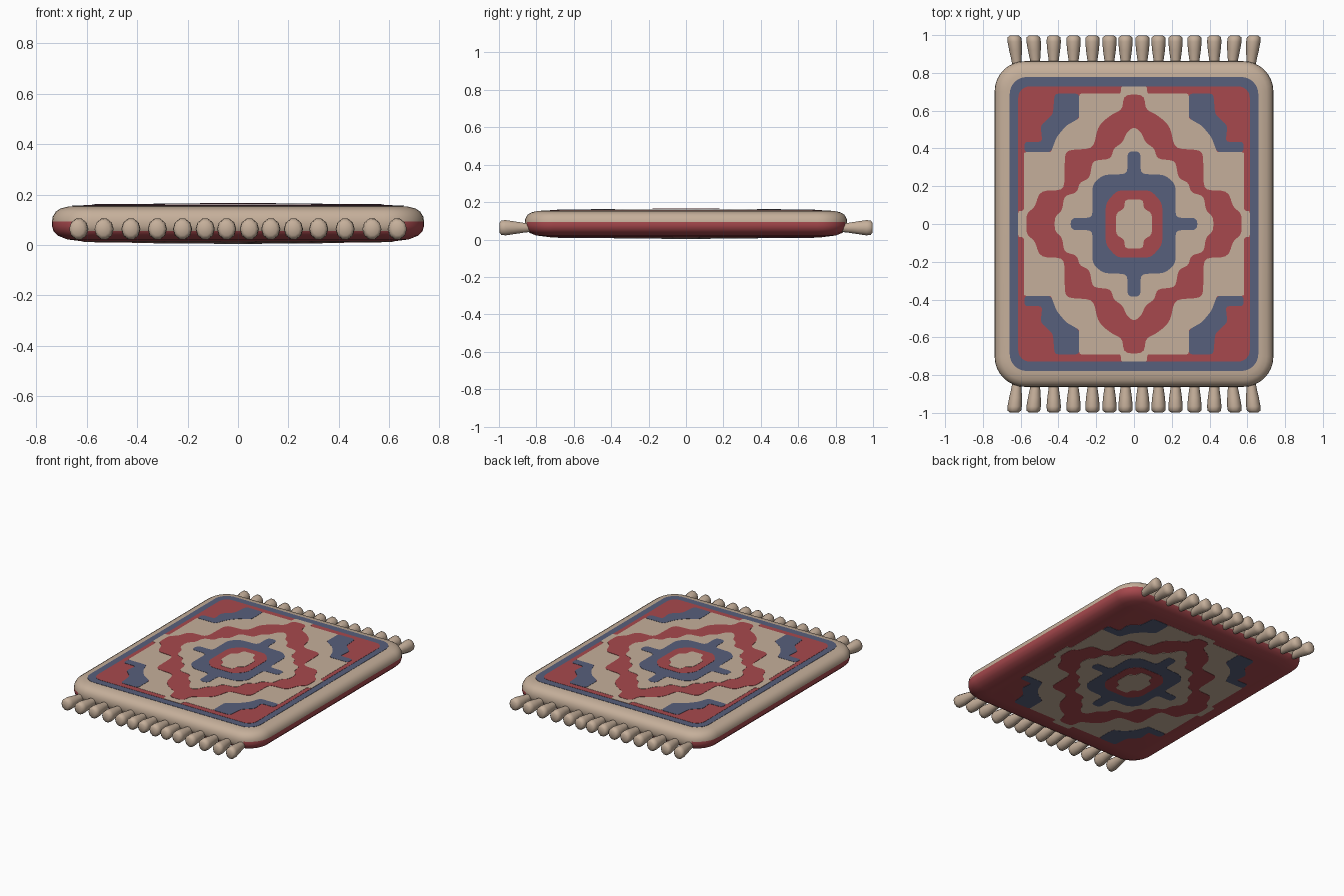
import bpy, bmesh, math
from mathutils import Vector

if "Cube" in bpy.data.objects:
    bpy.data.objects.remove(bpy.data.objects["Cube"])

def material(name, rgb):
    m = bpy.data.materials.new(name)
    m.diffuse_color = (*rgb, 1)
    m.use_nodes = True
    m.node_tree.nodes["Principled BSDF"].inputs["Base Color"].default_value = m.diffuse_color
    return m

BEIGE = material("beige wool", (0.56, 0.43, 0.325))
RED = material("red wool", (0.39, 0.066, 0.075))
BLUE = material("blue wool", (0.097, 0.115, 0.20))

def finish(bm, name, mats, angle=40):
    bmesh.ops.recalc_face_normals(bm, faces=bm.faces)
    me = bpy.data.meshes.new(name)
    bm.to_mesh(me)
    bm.free()
    ob = bpy.data.objects.new(name, me)
    bpy.context.collection.objects.link(ob)
    for m in mats:
        me.materials.append(m)
    bpy.ops.object.select_all(action='DESELECT')
    ob.select_set(True)
    bpy.context.view_layer.objects.active = ob
    bpy.ops.object.shade_smooth_by_angle(angle=math.radians(angle))
    return ob

def rounded_rect(hx, hy, r, n=8):
    pts = []
    for k, (sx, sy) in enumerate([(1, 1), (-1, 1), (-1, -1), (1, -1)]):
        for i in range(n + 1):
            a = math.pi / 2 * (k + i / n)
            pts.append((sx * (hx - r) + r * math.cos(a), sy * (hy - r) + r * math.sin(a)))
    return pts

def soften(pts, d):
    """Round every corner of a closed outline by cutting at most d off each side."""
    out, n = [], len(pts)
    for i in range(n):
        p, a, b = Vector(pts[i]), Vector(pts[i - 1]), Vector(pts[(i + 1) % n])
        s = p + (a - p).normalized() * min(d, (a - p).length * 0.45)
        e = p + (b - p).normalized() * min(d, (b - p).length * 0.45)
        for t in (0, 0.33, 0.67, 1):
            out.append(tuple(s * (1 - t) ** 2 + p * 2 * t * (1 - t) + e * t * t))
    return out

def four_way(q, d=0.03):
    """Mirror a quarter outline (top axis to right axis) into a full loop."""
    right = q + [(x, -y) for x, y in reversed(q) if y > 0]
    return soften(right + [(-x, y) for x, y in reversed(right) if x > 0], d)

def plate(name, loops, z0, z1, mat):
    bm = bmesh.new()
    for pts in loops:
        f = bm.faces.new([bm.verts.new((x, y, z0)) for x, y in pts])
        ext = bmesh.ops.extrude_face_region(bm, geom=[f])["geom"]
        bmesh.ops.translate(bm, vec=(0, 0, z1 - z0),
                            verts=[v for v in ext if isinstance(v, bmesh.types.BMVert)])
    bmesh.ops.triangulate(bm, faces=[f for f in bm.faces if len(f.verts) > 4])
    finish(bm, name, [mat], 30)

# Rug body: stacked rounded outlines, red below and beige above
HX, HY, R = 0.738, 0.862, 0.16
profile = [(0.13, 0.013), (0.06, 0.022), (0.025, 0.036), (0.006, 0.055), (0, 0.075), (0, 0.093),
           (0.003, 0.112), (0.015, 0.132), (0.035, 0.145), (0.065, 0.152), (0.10, 0.155)]
bm = bmesh.new()
rings = []
for d, z in profile:
    ring = rounded_rect(HX - d, HY - d, max(R - d, 0.07))
    rings.append([bm.verts.new((x, y, z)) for x, y in ring])
n = len(rings[0])
for a, b in zip(rings, rings[1:]):
    for i in range(n):
        bm.faces.new((a[i], a[(i + 1) % n], b[(i + 1) % n], b[i]))
bm.faces.new(rings[-1])
bm.faces.new(rings[0])
for f in bm.faces:
    c = f.calc_center_median()
    limit = 0.05 if abs(c.y) > 0.80 and abs(c.x) < 0.64 else 0.09
    f.material_index = 1 if c.z < limit else 0
finish(bm, "rug_body", [BEIGE, RED], 50)

# Pattern outlines
border = rounded_rect(0.658, 0.778, 0.09)
inner_border = rounded_rect(0.613, 0.728, 0.06)
field = four_way([(0.07, 0.728), (0.07, 0.69), (0.29, 0.69), (0.29, 0.56), (0.36, 0.52),
                  (0.41, 0.46), (0.44, 0.38), (0.583, 0.38), (0.583, 0.07), (0.613, 0.07)], 0.012)
corner = [(0.29, 0.69), (0.29, 0.56), (0.36, 0.52), (0.41, 0.46), (0.44, 0.38), (0.58, 0.38),
          (0.58, 0.435), (0.485, 0.435), (0.495, 0.52), (0.43, 0.58), (0.42, 0.69)]
corners = [soften([(sx * x, sy * y) for x, y in corner], 0.02) for sx in (1, -1) for sy in (1, -1)]
medallion = four_way([(0.055, 0.685), (0.06, 0.605), (0.12, 0.58), (0.19, 0.52), (0.215, 0.40),
                      (0.365, 0.39), (0.37, 0.18), (0.50, 0.175), (0.525, 0.085), (0.57, 0.06)], 0.04)
medallion_field = four_way([(0, 0.515), (0.04, 0.485), (0.06, 0.43), (0.11, 0.40), (0.12, 0.345),
                            (0.22, 0.335), (0.235, 0.24), (0.29, 0.22), (0.30, 0.165),
                            (0.37, 0.15), (0.38, 0.07), (0.42, 0.04)], 0.03)
star = four_way([(0.035, 0.385), (0.035, 0.265), (0.165, 0.26), (0.22, 0.21), (0.22, 0.033),
                 (0.335, 0.033)], 0.03)
octagon = four_way([(0.09, 0.178), (0.15, 0.11)], 0.03)
heart = four_way([(0.05, 0.13), (0.05, 0.08), (0.095, 0.06)], 0.025)

layers = [("blue_border", [border], BLUE), ("red_border", [inner_border], RED),
          ("beige_field", [field], BEIGE), ("blue_corners", corners, BLUE),
          ("red_medallion", [medallion], RED), ("medallion_field", [medallion_field], BEIGE),
          ("blue_star", [star], BLUE), ("red_octagon", [octagon], RED), ("beige_centre", [heart], BEIGE)]

# Woven pattern, repeated on the underside without its blue border
for i, (name, loops, mat) in enumerate(layers):
    z = 0.1545 + i * 0.0013
    plate("top_" + name, loops, z, z + 0.0018, mat)
    if i > 1:
        z = 0.0135 - (i - 1) * 0.0014
        plate("underside_" + name, loops, z + 0.0018, z, mat)

# Fringe tassels: chunky flared tufts at both ends
xs = [0.045, 0.13, 0.22, 0.32, 0.425, 0.53, 0.63]
tuft = [(0.82, 0.022, 0.022), (0.87, 0.027, 0.028), (0.92, 0.034, 0.036),
        (0.965, 0.038, 0.043), (0.988, 0.036, 0.040), (0.998, 0.023, 0.026)]
for end, sy in (("front", -1), ("back", 1)):
    bm = bmesh.new()
    for x in [s * v for s in (-1, 1) for v in xs]:
        loops = []
        for y, rx, rz in tuft:
            cx = x * (1 + 0.15 * (y - 0.95)) if abs(x) > 0.5 else x
            loops.append([bm.verts.new((cx + rx * math.cos(a), sy * y, 0.063 + rz * math.sin(a)))
                          for a in [math.tau * k / 10 for k in range(10)]])
        for a, b in zip(loops, loops[1:]):
            for k in range(10):
                bm.faces.new((a[k], a[(k + 1) % 10], b[(k + 1) % 10], b[k]))
        bm.faces.new(loops[0])
        bm.faces.new(loops[-1])
    finish(bm, end + "_fringe", [BEIGE], 50)
